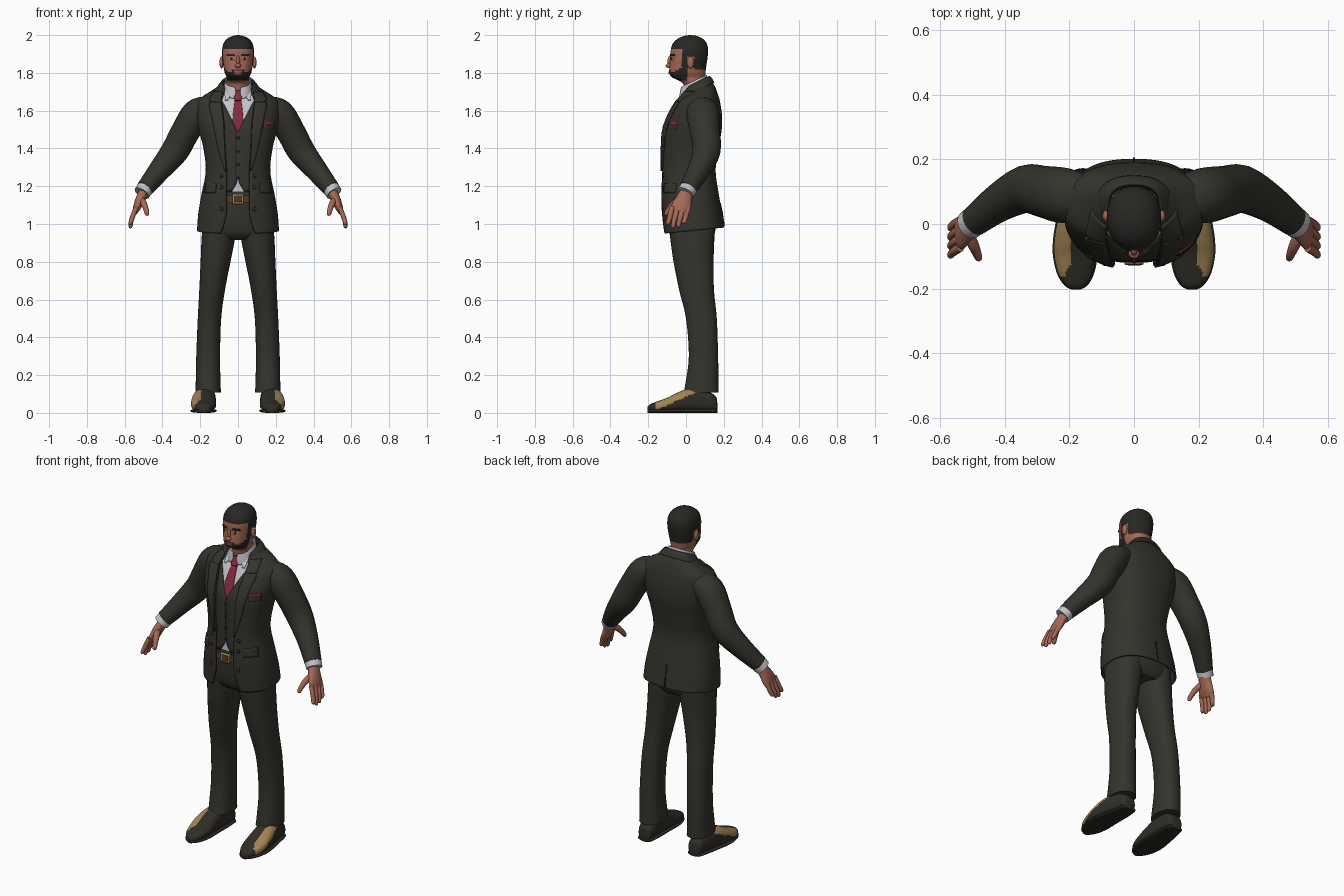
import bpy, bmesh, math
from mathutils import Vector
from mathutils.bvhtree import BVHTree

if "Cube" in bpy.data.objects:
    bpy.data.objects.remove(bpy.data.objects["Cube"])


def material(name, rgb):
    m = bpy.data.materials.new(name)
    m.diffuse_color = (*rgb, 1)
    m.use_nodes = True
    m.node_tree.nodes["Principled BSDF"].inputs["Base Color"].default_value = m.diffuse_color
    return m


SUIT = material("suit_cloth", (.034, .033, .025))
SHIRT = material("shirt_white", (.55, .55, .58))
SKIN = material("skin", (.38, .14, .09))
TIE = material("tie_red", (.24, .022, .045))
TAN = material("tan_leather", (.36, .23, .09))
HAIR = material("dark_hair", (.021, .020, .016))
SHOE = material("shoe_leather", (.030, .027, .020))
BELT = material("belt_brown", (.08, .042, .018))
LIPS = material("lips", (.27, .08, .06))


def finish(name, bm, mats, rule=None, thick=0, mirror=False):
    bmesh.ops.recalc_face_normals(bm, faces=bm.faces[:])
    if rule:
        for f in bm.faces:
            f.material_index = rule(f.calc_center_median())
    tree = BVHTree.FromBMesh(bm)
    me = bpy.data.meshes.new(name)
    bm.to_mesh(me)
    bm.free()
    for m in mats:
        me.materials.append(m)
    ob = bpy.data.objects.new(name, me)
    bpy.context.collection.objects.link(ob)
    if thick:
        mod = ob.modifiers.new("thickness", 'SOLIDIFY')
        mod.thickness, mod.offset = thick, 0
    if mirror:
        ob.modifiers.new("mirror", 'MIRROR').use_mirror_merge = False
    return tree


def dense(rows, k):
    """Smoothly interpolate numeric rows (Catmull-Rom)."""
    out = []
    for i in range(len(rows) - 1):
        q = [rows[max(0, min(len(rows) - 1, i + d))] for d in (-1, 0, 1, 2)]
        for j in range(k):
            t = j / k
            out.append(tuple(b + .5 * t * (c - a + t * (2*a - 5*b + 4*c - d + t * (3*b - 3*c + d - a)))
                             for a, b, c, d in zip(*q)))
    return out + [tuple(rows[-1])]


def ring(c, u, v, a, b, p, n, w=None):
    """Superellipse ring; w leaves a gap of that half width at its start."""
    t0 = 0 if w is None else math.asin(min(.98, max(.002, w) / a) ** (p / 2))
    pts = []
    for i in range(n if w is None else n + 1):
        t = t0 + (2 * math.pi - 2 * t0) * i / n
        s, k = math.sin(t), math.cos(t)
        pts.append(c + u * a * math.copysign(abs(s) ** (2 / p), s)
                   + v * b * math.copysign(abs(k) ** (2 / p), k))
    return pts


def skin_rings(name, rings, mats, closed=True, **kw):
    bm = bmesh.new()
    vs = [[bm.verts.new(p) for p in r] for r in rings]
    n = len(vs[0])
    for a, b in zip(vs, vs[1:]):
        for i in range(n if closed else n - 1):
            j = (i + 1) % n
            bm.faces.new((a[i], a[j], b[j], b[i]))
    if closed:
        bm.faces.new(vs[0])
        bm.faces.new(vs[-1])
    return finish(name, bm, mats, **kw)


def body(name, rows, mats, p=2.4, n=48, k=4, inset=0, opened=False, **kw):
    """Stacked rings; row = z, centre x, half width, front y, back y, tilt, opening."""
    rings = []
    for z, cx, rx, yf, yb, tilt, w in dense(rows, k):
        rings.append(ring(Vector((cx, (yf + yb) / 2, z)), Vector((1, 0, 0)), Vector((0, -1, -tilt)),
                          max(.004, rx - inset), max(.004, (yb - yf) / 2 - inset), p, n, w if opened else None))
    return skin_rings(name, rings, mats, closed=not opened, **kw)


def tube(name, rows, mat, n=24, k=4):
    """Limb along a path; row = x, y, z, half width, half depth. Mirrored."""
    rows = dense(rows, k)
    rings = []
    for i, r in enumerate(rows):
        t = (Vector(rows[min(i + 1, len(rows) - 1)][:3]) - Vector(rows[max(i - 1, 0)][:3])).normalized()
        v = Vector((0, -1, 0))
        v = (v - t * v.dot(t)).normalized()
        rings.append(ring(Vector(r[:3]), v.cross(t), v, r[3], r[4], 2, n))
    return skin_rings(name, rings, [mat], mirror=True)


def front(tree, x, z):
    hit = tree.ray_cast(Vector((x, -1, z)), Vector((0, 1, 0)))[0]
    return (hit or tree.find_nearest(Vector((x, -.15, z)))[0]).y


def strip(name, rows, tree, mat, off=.004, thick=.005, k=4, mirror=False, cols=6):
    """Cloth patch laid on a front surface; row = z, x start, x end."""
    rings = []
    for z, a, b in dense(rows, k):
        xs = [a + (b - a) * i / cols for i in range(cols + 1)]
        rings.append([Vector((x, front(tree, x, z) - off, z)) for x in xs])
    return skin_rings(name, rings, [mat], closed=False, thick=thick, mirror=mirror)


def ball(name, c, size, mat, mirror=False):
    bm = bmesh.new()
    bmesh.ops.create_uvsphere(bm, u_segments=16, v_segments=10, radius=1)
    for v in bm.verts:
        v.co = Vector([c[i] + v.co[i] * size[i] for i in range(3)])
    finish(name, bm, [mat], mirror=mirror)


# Jacket, waistcoat and shirt share one torso profile
TORSO = [(.965, 0, .212, -.118, .197, .1, .09), (1.05, 0, .206, -.125, .186, .05, .063),
         (1.15, 0, .190, -.130, .170, 0, .06), (1.28, 0, .166, -.126, .152, 0, .06),
         (1.40, 0, .178, -.126, .167, 0, .068), (1.50, 0, .203, -.118, .184, 0, .07),
         (1.58, 0, .215, -.088, .185, 0, .078), (1.64, 0, .212, -.058, .175, .05, .085),
         (1.67, 0, .185, -.042, .165, .12, .085), (1.70, 0, .13, -.030, .148, .3, .08),
         (1.735, 0, .078, -.018, .117, .45, .068)]
FINE = dense(TORSO, 6)
jacket = body("jacket", FINE, [SUIT], n=64, k=1, opened=True, thick=.01)
shirt = body("shirt", [r for r in FINE if r[0] > 1.15], [SHIRT], k=1, inset=.018)


def vest_gap(z):
    return .004 + (1.22 - z) * .6 if z < 1.22 else .003 + max(0, z - 1.49) * .48


vest = body("waistcoat", [(*r[:6], vest_gap(r[0])) for r in FINE if 1.16 < r[0] < 1.68],
            [SUIT], n=64, k=1, inset=.012, opened=True, thick=.006)
body("jacket_collar", [(1.708, 0, .112, -.022, .146, .45, .088), (1.73, 0, .096, -.018, .134, .5, .08),
                       (1.748, 0, .08, -.012, .122, .5, .07)], [SUIT], opened=True, thick=.01)
body("shirt_collar", [(1.70, 0, .076, -.034, .112, .5, .02), (1.73, 0, .071, -.03, .11, .5, .012),
                      (1.757, 0, .066, -.024, .106, .5, .016)], [SHIRT], opened=True, thick=.006)
strip("collar_wing", [(1.725, .02, .062), (1.70, .025, .07), (1.655, .055, .068)], shirt, SHIRT,
      off=.012, mirror=True)
strip("lapel", [(1.70, .083, .13), (1.655, .088, .15), (1.645, .088, .132), (1.635, .088, .153),
                (1.55, .078, .135), (1.40, .07, .105), (1.28, .063, .07)], jacket, SUIT,
      off=.011, thick=.008, mirror=True)

# Tie
strip("tie", [(1.67, -.015, .015), (1.60, -.024, .024), (1.53, -.027, .027), (1.485, -.004, .004)],
      shirt, TIE, off=.005)
strip("tie_knot", [(1.705, -.03, .03), (1.685, -.026, .026), (1.655, -.014, .014)], shirt, TIE, off=.014, thick=.014)

# Pockets, buttons and back vent
strip("hip_pocket_flap", [(1.215, .115, .168), (1.165, .118, .176)], jacket, SUIT, off=.009, thick=.008, mirror=True)
strip("breast_pocket", [(1.525, .135, .19), (1.50, .135, .187)], jacket, SUIT, off=.008, thick=.006)
strip("pocket_square", [(1.54, .14, .19), (1.524, .137, .19)], jacket, TIE, off=.008)
for i, z in enumerate((1.455, 1.385, 1.315, 1.245)):
    ball(f"waistcoat_button_{i + 1}", (0, front(vest, .006, z) - .003, z), (.008, .005, .008), HAIR)
for i, z in enumerate((1.255, 1.195, 1.08)):
    ball(f"jacket_button_{i + 1}", (.088, front(jacket, .088, z) - .006, z), (.011, .006, .011), HAIR, True)
vent = [[Vector((x, y, z)) for x in (-.003, .003)] for y, z in ((.2035, .99), (.193, 1.06), (.1825, 1.11))]
skin_rings("back_vent", vent, [HAIR], closed=False, thick=.004)

# Sleeves, cuffs and hands
tube("sleeve", [(.15, .085, 1.625, .055, .07), (.215, .088, 1.585, .08, .086), (.278, .10, 1.49, .076, .08),
                (.335, .108, 1.385, .073, .074), (.415, .068, 1.285, .059, .06), (.493, .01, 1.187, .046, .048)], SUIT)
tube("shirt_cuff", [(.475, .024, 1.205, .042, .044), (.492, .012, 1.187, .044, .047),
                    (.509, -.002, 1.163, .044, .046)], SHIRT)
tube("palm", [(.49, .01, 1.185, .027, .032), (.515, -.01, 1.135, .026, .042), (.534, -.025, 1.09, .021, .053),
              (.546, -.032, 1.058, .012, .046)], SKIN)
for i, (finger, tip) in enumerate((("index", .995), ("middle", .978), ("ring", .982), ("little", 1.0))):
    y = -.073 + i * .028
    tube(finger + "_finger", [(.538, y, 1.09, .012, .014), (.552, y - .008, 1.055, .013, .014),
                              (.564, y - .017, 1.02, .012, .013), (.569, y - .024, tip + .008, .010, .011),
                              (.570, y - .026, tip, .003, .003)], SKIN, n=12)
tube("thumb", [(.515, -.025, 1.135, .016, .018), (.499, -.062, 1.108, .017, .018), (.487, -.09, 1.077, .014, .014),
               (.481, -.106, 1.052, .011, .011), (.480, -.110, 1.045, .003, .003)], SKIN, n=12)

# Trousers and belt
hips = body("trouser_seat", [(1.185, 0, .15, -.10, .13, 0, 0), (1.12, 0, .172, -.106, .148, 0, 0),
                             (1.02, 0, .187, -.102, .16, 0, 0), (.95, 0, .185, -.086, .152, 0, 0),
                             (.915, 0, .13, -.05, .13, 0, 0)], [SUIT])
body("trouser_leg", [(1.0, .102, .084, -.095, .152, 0, 0), (.92, .105, .088, -.083, .150, 0, 0),
                     (.80, .119, .079, -.066, .146, 0, 0), (.65, .137, .068, -.036, .148, 0, 0),
                     (.50, .151, .062, .0, .163, 0, 0), (.30, .158, .063, .015, .17, 0, 0),
                     (.15, .158, .066, -.004, .172, 0, 0), (.108, .158, .068, -.012, .173, 0, 0)],
     [SUIT], p=2.2, n=32, mirror=True)
belt = body("belt", [(1.15, 0, .168, -.115, .146, 0, 0), (1.112, 0, .175, -.117, .15, 0, 0)], [BELT], k=2)
strip("belt_buckle", [(1.16, -.03, .03), (1.105, -.03, .03)], belt, TAN, off=.006, thick=.008)
strip("buckle_inset", [(1.148, -.018, .02), (1.117, -.018, .02)], belt, BELT, off=.011, thick=.003)

# Shoes: row = y, centre x, half width, top height
LAST = [(.166, .165, .022, .05), (.155, .166, .04, .09), (.09, .17, .052, .125), (.01, .178, .06, .127),
        (-.05, .182, .065, .105), (-.10, .182, .065, .08), (-.155, .181, .053, .06), (-.19, .18, .032, .046),
        (-.203, .18, .01, .032)]


def shoe_part(name, mats, grow, base, top=None, rule=None):
    rings = []
    for y, cx, w, zt in dense(LAST, 6):
        h = (top or zt) - base
        rings.append(ring(Vector((cx, y, base + h / 2)), Vector((1, 0, 0)), Vector((0, 0, 1)),
                          w + grow, h / 2, 2.6, 48))
    skin_rings(name, rings, mats, rule=rule, mirror=True)


def side_stripe(c):
    line = .112 + (c.y - .01) * .46
    return 1 if c.x > .197 and c.y > -.165 and abs(c.z - line) < .021 else 0


shoe_part("shoe", [SHOE, TAN], 0, .006, rule=side_stripe)
shoe_part("shoe_sole", [HAIR], .004, 0, top=.022)


# Head with hair and beard coloured by region
def head_colour(c):
    x, y, z = abs(c.x), c.y, c.z
    if z > 1.925 or (y > .042 and z > 1.82) or (y > -.02 and z > 1.887):
        return 1
    if -.022 < y < .008 and z > 1.80:
        return 1
    if x < .02 and 1.79 < z < 1.811:
        return 0
    top = 1.819 if x < .032 else 1.806 + max(0, y + .06) * .6
    return 1 if 1.76 < z < top and y < .006 else 0


head = body("head", [(1.64, 0, .058, 0, .10, 0, 0), (1.72, 0, .058, -.010, .10, 0, 0),
                     (1.748, 0, .060, -.02, .10, 0, 0), (1.765, 0, .059, -.05, .10, 0, 0),
                     (1.778, 0, .060, -.076, .101, 0, 0), (1.80, 0, .070, -.089, .103, 0, 0),
                     (1.84, 0, .078, -.086, .108, 0, 0), (1.88, 0, .083, -.082, .114, 0, 0),
                     (1.92, 0, .084, -.081, .117, 0, 0), (1.955, 0, .077, -.07, .110, 0, 0),
                     (1.98, 0, .058, -.045, .09, 0, 0), (1.995, 0, .03, -.012, .058, 0, 0),
                     (2.0, 0, .006, .015, .03, 0, 0)], [SKIN, HAIR], p=2.2, n=72, k=6, rule=head_colour)
ball("nose_bridge", (0, -.084, 1.862), (.010, .014, .03), SKIN)
ball("nose_tip", (0, -.092, 1.838), (.017, .016, .012), SKIN)
ball("ear", (.087, .024, 1.855), (.011, .019, .032), SKIN, True)
strip("eyebrow", [(1.900, .022, .056), (1.890, .016, .060)], head, HAIR, off=.003, mirror=True)
strip("eye", [(1.879, .024, .048), (1.869, .022, .050)], head, SHIRT, off=.001, thick=.003, mirror=True)
strip("iris", [(1.881, .029, .043), (1.868, .031, .041)], head, HAIR, off=.003, thick=.002, mirror=True)
strip("mouth", [(1.808, -.014, .014), (1.802, -.02, .02), (1.794, -.012, .012)], head, LIPS, off=.002)

# Smooth shading with sharp edges kept
bpy.ops.object.select_all(action='SELECT')
bpy.context.view_layer.objects.active = bpy.context.selected_objects[0]
bpy.ops.object.shade_smooth_by_angle(angle=math.radians(45))
